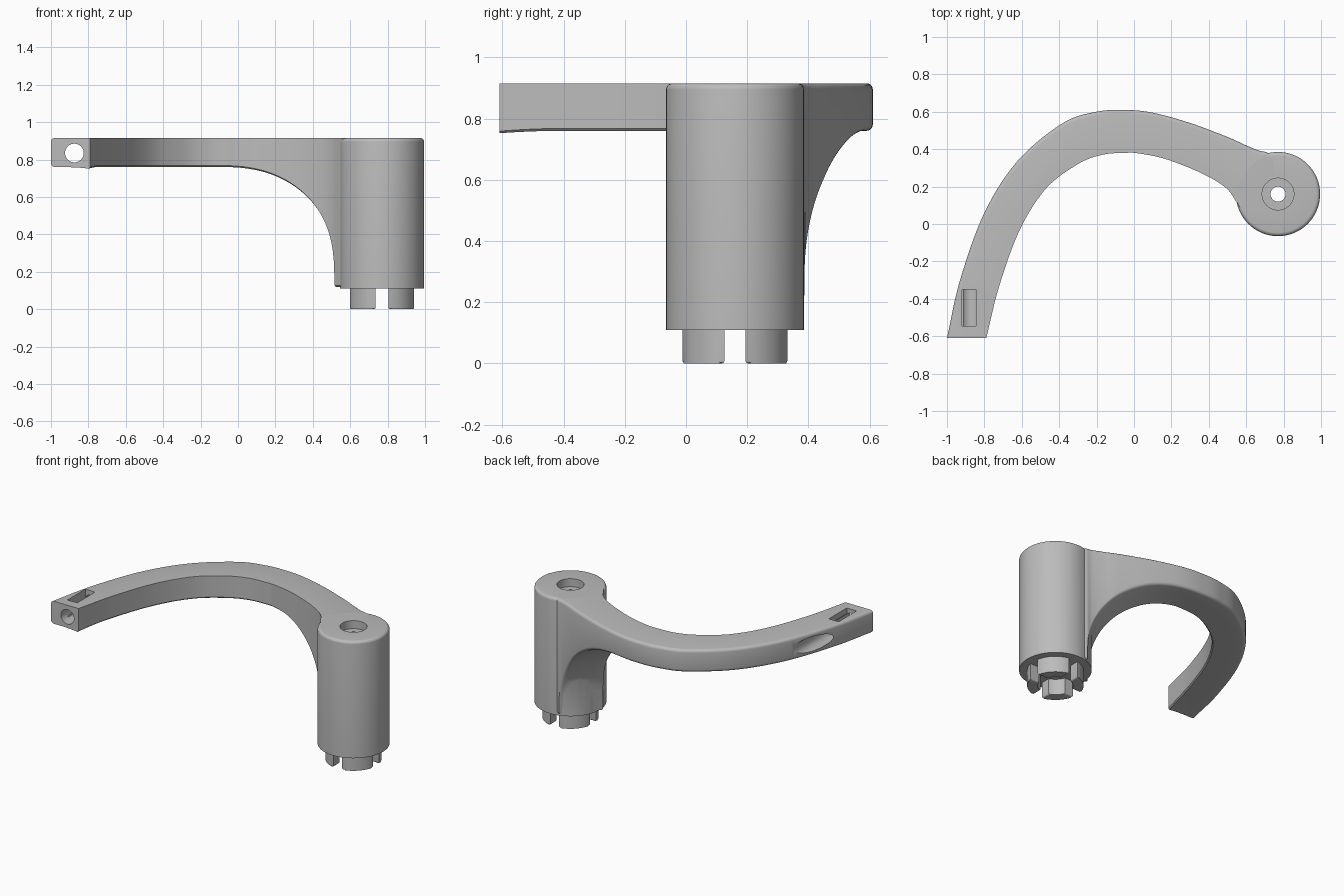
import bpy, bmesh, math
from mathutils import Vector, Matrix

if "Cube" in bpy.data.objects:
    bpy.data.objects.remove(bpy.data.objects["Cube"])

grey = bpy.data.materials.new("plain_grey")
grey.use_nodes = True
grey.diffuse_color = (0.5, 0.5, 0.5, 1)
grey.node_tree.nodes["Principled BSDF"].inputs["Base Color"].default_value = (0.5, 0.5, 0.5, 1)

POST = Vector((0.77, 0.16, 0))
TOP, ARM_BOTTOM, POST_BOTTOM = 0.915, 0.76, 0.11


def finish(bm, name):
    bmesh.ops.recalc_face_normals(bm, faces=bm.faces)
    mesh = bpy.data.meshes.new(name)
    bm.to_mesh(mesh)
    bm.free()
    mesh.materials.append(grey)
    obj = bpy.data.objects.new(name, mesh)
    bpy.context.collection.objects.link(obj)
    return obj


def activate(obj):
    bpy.ops.object.select_all(action='DESELECT')
    obj.select_set(True)
    bpy.context.view_layer.objects.active = obj


def smooth(obj):
    activate(obj)
    bpy.ops.object.shade_smooth_by_angle(angle=math.radians(32))


def combine(obj, other, operation):
    mod = obj.modifiers.new(operation.lower(), 'BOOLEAN')
    mod.operation, mod.object, mod.solver = operation, other, 'EXACT'
    activate(obj)
    bpy.ops.object.modifier_apply(modifier=mod.name)
    bpy.data.objects.remove(other)


def skin_rings(bm, rings, closed):
    """Join equal rings of vertices; cap both ends unless closed."""
    n = len(rings[0])
    for a, b in zip(rings, rings[1:] + rings[:1] if closed else rings[1:]):
        for i in range(n):
            j = (i + 1) % n
            bm.faces.new((a[i], a[j], b[j], b[i]))
    if not closed:
        bm.faces.new(rings[0])
        bm.faces.new(rings[-1])


def catmull(points, steps):
    pts = [Vector(p) for p in points]
    pts = [2 * pts[0] - pts[1]] + pts + [2 * pts[-1] - pts[-2]]
    out = []
    for a, b, c, d in zip(pts, pts[1:], pts[2:], pts[3:]):
        for k in range(steps):
            t = k / steps
            out.append(0.5 * (2 * b + (c - a) * t + (2 * a - 5 * b + 4 * c - d) * t ** 2
                              + (3 * b - a - 3 * c + d) * t ** 3))
    return out + [pts[-2]]


# Post: turned sleeve with a rounded rim and a counterbored screw hole
def make_post():
    radius, rim = 0.225, 0.02
    profile = [(0.04, POST_BOTTOM), (radius, POST_BOTTOM)]
    for k in range(6):
        a = math.pi / 2 * k / 5
        profile.append((radius - rim + rim * math.cos(a), TOP - rim + rim * math.sin(a)))
    profile += [(0.085, TOP), (0.085, 0.86), (0.04, 0.86)]
    bm = bmesh.new()
    rings = []
    for k in range(64):
        a = 2 * math.pi * k / 64
        rings.append([bm.verts.new(POST + Vector((r * math.cos(a), r * math.sin(a), z)))
                      for r, z in profile])
    skin_rings(bm, rings, True)
    return finish(bm, "post_and_arm")


# Underside of the arm: flat, then a quarter arc sweeping down into the post
def underside(p):
    t = max(0, (0.76 * p.x - 0.65 * p.y + 0.31) / 0.59)
    return 0.2 + (ARM_BOTTOM - 0.2) * math.sqrt(1 - t * t) if t < 1 else 0.12


# Arm: each station gives outer x, y and inner x, y
def make_arm():
    stations = [
        (-1, -.61, -.79, -.61), (-.93, -.3, -.72, -.33), (-.8, .06, -.61, -.03),
        (-.62, .34, -.47, .19), (-.38, .54, -.3, .32), (-.2, .6, -.17, .37),
        (-.05, .61, -.05, .38), (.1, .595, .02, .378), (.3, .54, .16, .35),
        (.5, .465, .32, .29), (.6, .42, .43, .235), (.67, .392, .5, .185),
        (.71, .383, .54, .13), (.75, .36, .58, .07)]
    bm = bmesh.new()
    rings = []
    for s in catmull(stations, 8):
        outer, inner = Vector((s[0], s[1])), Vector((s[2], s[3]))
        across = (inner - outer).normalized()
        ring = [(inner, TOP)]
        r = 0.02
        for k in range(5):
            a = math.pi / 2 * (1 - k / 4)
            ring.append((outer + across * r * (1 - math.cos(a)), TOP - r * (1 - math.sin(a))))
        for k in range(5):
            a = math.pi / 2 * k / 4
            p = outer + across * r * (1 - math.cos(a))
            ring.append((p, underside(p) + r * (1 - math.sin(a))))
        for f in (0.4, 0.7):
            p = outer.lerp(inner, f)
            ring.append((p, underside(p)))
        e = 0.008
        p = inner - across * e
        ring += [(p, underside(p)), (inner, underside(inner) + e)]
        rings.append([bm.verts.new((q.x, q.y, z)) for q, z in ring])
    skin_rings(bm, rings, False)
    return finish(bm, "arm")


# Round bore along the tip, and the slot opening into it from above
def bore_cutter():
    bm = bmesh.new()
    bmesh.ops.create_cone(bm, cap_ends=True, segments=40, radius1=0.05, radius2=0.05, depth=0.9,
                          matrix=Matrix.Translation((-0.875, -0.35, 0.835))
                          @ Matrix.Rotation(math.pi / 2, 4, 'X'))
    return finish(bm, "bore_cutter")


def slot_cutter():
    bm = bmesh.new()
    bmesh.ops.create_cube(bm, size=1, matrix=Matrix.Translation((-0.883, -0.448, 0.9))
                          @ Matrix.Diagonal((0.075, 0.195, 0.2, 1)))
    return finish(bm, "slot_cutter")


# Teeth: four ring segments split by a cross of parallel slots
def make_tooth(index):
    bm = bmesh.new()
    outline = []
    for radius, order in ((0.175, 1), (0.11, -1)):
        edge = math.asin(0.034 / radius)
        angles = [edge + (math.pi / 2 - 2 * edge) * k / 12 for k in range(13)][::order]
        outline += [(radius * math.cos(a), radius * math.sin(a)) for a in angles]
    turn = Matrix.Translation(POST) @ Matrix.Rotation(index * math.pi / 2, 4, 'Z')
    levels = [[bm.verts.new(turn @ Vector((x, y, z))) for x, y in outline] for z in (0, 0.12)]
    skin_rings(bm, levels, False)
    bottom = [e for e in bm.edges if all(v.co.z < 0.01 for v in e.verts)]
    bmesh.ops.bevel(bm, geom=bottom, offset=0.01, segments=3, profile=0.5, affect='EDGES')
    return finish(bm, "tooth_%d" % (index + 1))


arm = make_arm()
combine(arm, bore_cutter(), 'DIFFERENCE')
combine(arm, slot_cutter(), 'DIFFERENCE')
body = make_post()
combine(body, arm, 'UNION')
smooth(body)
for i in range(4):
    smooth(make_tooth(i))
